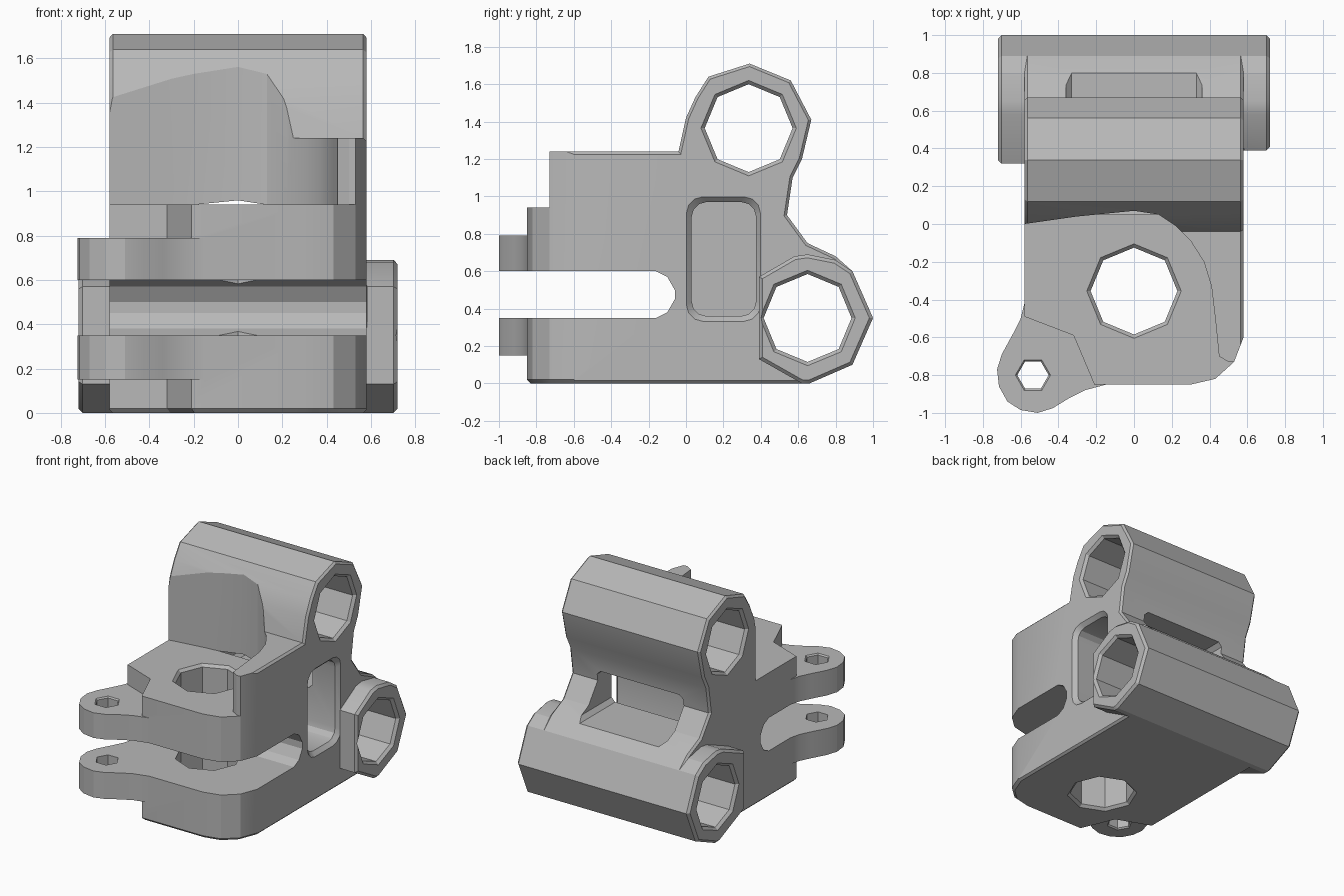
import bpy, bmesh, math
from mathutils import Vector

cube = bpy.data.objects.get("Cube")
if cube:
    bpy.data.objects.remove(cube, do_unlink=True)

grey = bpy.data.materials.new("plain_grey")
grey.use_nodes = True
grey.diffuse_color = (0.48, 0.48, 0.48, 1)
grey.node_tree.nodes["Principled BSDF"].inputs["Base Color"].default_value = grey.diffuse_color


def place(axis, t, a, b):
    return Vector((t, a, b)) if axis == "x" else Vector((a, b, t))


def loft(name, axis, rings, chamfer=0.0):
    """Closed solid through rings of (position, outline); caps may be chamfered."""
    bm = bmesh.new()
    loops = [[bm.verts.new(place(axis, t, a, b)) for a, b in pts] for t, pts in rings]
    n = len(loops[0])
    for lo, hi in zip(loops, loops[1:]):
        for i in range(n):
            j = (i + 1) % n
            bm.faces.new((lo[i], lo[j], hi[j], hi[i]))
    caps = [bm.faces.new(loops[0]), bm.faces.new(loops[-1])]
    bmesh.ops.recalc_face_normals(bm, faces=bm.faces)
    if chamfer:
        edges = [e for f in caps for e in f.edges]
        bmesh.ops.bevel(bm, geom=edges, offset=chamfer, segments=1,
                        affect="EDGES", clamp_overlap=True)
    mesh = bpy.data.meshes.new(name)
    bm.to_mesh(mesh)
    bm.free()
    mesh.materials.append(grey)
    obj = bpy.data.objects.new(name, mesh)
    bpy.context.collection.objects.link(obj)
    return obj


def prism(name, axis, start, end, pts, chamfer=0.0):
    return loft(name, axis, [(start, pts), (end, pts)], chamfer)


def ngon(cx, cy, r, sides):
    return [(cx + r * math.cos(math.tau * i / sides),
             cy + r * math.sin(math.tau * i / sides)) for i in range(sides)]


def rounded_box(a0, a1, b0, b1, r, steps=3):
    pts = []
    corners = [(a1 - r, b1 - r), (a0 + r, b1 - r), (a0 + r, b0 + r), (a1 - r, b0 + r)]
    for k, (a, b) in enumerate(corners):
        for s in range(steps + 1):
            ang = math.pi / 2 * (k + s / steps)
            pts.append((a + r * math.cos(ang), b + r * math.sin(ang)))
    return pts


def bore(name, axis, start, end, cx, cy, r, sides, flare=0.02):
    """Hole cutter with a flared mouth at both ends."""
    e = 0.01
    wide, thin = ngon(cx, cy, r + flare + e, sides), ngon(cx, cy, r, sides)
    return loft(name, axis, [(start - e, wide), (start + flare, thin),
                             (end - flare, thin), (end + e, wide)])


def combine(target, tool, operation):
    mod = target.modifiers.new(tool.name, "BOOLEAN")
    mod.operation, mod.solver, mod.object = operation, "EXACT", tool
    bpy.context.view_layer.objects.active = target
    bpy.ops.object.modifier_apply(modifier=mod.name)
    bpy.data.objects.remove(tool, do_unlink=True)


# Main body: side profile trimmed by the plan outline
side = [(-0.9, 0), (0.65, 0), (0.89, 0.1), (0.99, 0.35), (0.89, 0.6), (0.8, 0.68),
        (0.65, 0.75), (0.54, 0.9), (0.57, 1.1), (0.62, 1.2), (0.67, 1.41),
        (0.56, 1.62), (0.34, 1.71), (0.12, 1.64), (0.05, 1.53), (0, 1.42),
        (-0.04, 1.24), (-0.9, 1.24)]
plan = [(-0.7, 1.2), (-0.7, -0.45), (-0.58, -0.49), (-0.32, -0.59), (-0.21, -0.85),
        (0.3, -0.85), (0.43, -0.82), (0.53, -0.73), (0.58, -0.6), (0.7, -0.4), (0.7, 1.2)]
bracket = prism("clamp_bracket", "x", -0.58, 0.58, side, 0.015)
combine(bracket, prism("plan_trim", "z", 0, 1.9, plan, 0.02), "INTERSECT")

# Lower barrel, reaching further forward on one end
for name, x0, x1, front in (("barrel_a", -0.72, -0.45, 0.32), ("barrel_b", -0.5, 0.72, 0.39)):
    outline = [(front, 0.13), (0.62, 0), (0.66, 0), (0.89, 0.1), (1, 0.35),
               (0.89, 0.6), (0.8, 0.66), (0.65, 0.69), (0.58, 0.68), (front, 0.57)]
    combine(bracket, prism(name, "x", x0, x1, outline, 0.018), "UNION")

# Clamp ear, split into two by the slit
ear = [(-0.57, -0.38), (-0.6, -0.5), (-0.64, -0.58), (-0.7, -0.69), (-0.725, -0.77),
       (-0.715, -0.86), (-0.67, -0.94), (-0.6, -0.985), (-0.51, -1), (-0.43, -0.975),
       (-0.34, -0.92), (-0.26, -0.88), (-0.14, -0.848), (0, -0.8), (-0.2, -0.4)]
combine(bracket, prism("clamp_ear", "z", 0.15, 0.79, ear), "UNION")

# Scoop in front of the upper barrel, leaving a side ridge
scoop = [(-0.9, -0.03), (-0.58, 0), (-0.3, 0.04), (0, 0.07), (0.13, 0.05), (0.22, -0.01),
         (0.3, -0.09), (0.37, -0.2), (0.41, -0.33), (0.43, -0.5), (0.45, -0.7),
         (0.5, -0.73), (0.7, -0.73), (0.7, -1.1), (-0.9, -1.1)]

# Clamping slit with a rounded end
slit = [(-1.2, 0.35), (-0.16, 0.35), (-0.1, 0.38), (-0.06, 0.45), (-0.06, 0.5),
        (-0.1, 0.57), (-0.16, 0.6), (-1.2, 0.6)]

# Side pocket with a flared mouth, opening out through a rear window
pocket_in = rounded_box(0.03, 0.375, 0.36, 0.97, 0.08)
pocket_out = rounded_box(0.0, 0.4, 0.33, 1.0, 0.09)
window = [(0.2, 0.68), (0.9, 0.68), (0.9, 0.98), (0.2, 0.98)]

cutters = [
    prism("scoop", "z", 0.94, 2, scoop),
    prism("slit", "x", -1, 1, slit),
    loft("side_pocket", "x", [(-0.36, pocket_in), (0.55, pocket_in), (0.582, pocket_out)]),
    prism("rear_window", "x", -0.36, 0.36, window, 0.03),
    bore("upper_bore", "x", -0.58, 0.58, 0.335, 1.365, 0.235, 8),
    bore("lower_bore", "x", -0.72, 0.72, 0.65, 0.35, 0.235, 8),
    bore("vertical_bore", "z", 0, 0.94, 0, -0.355, 0.23, 8),
    bore("ear_bore", "z", 0.15, 0.79, -0.535, -0.8, 0.083, 6, 0.01),
]
for cutter in cutters:
    combine(bracket, cutter, "DIFFERENCE")

# Single colour, sharp edges kept
bracket.data.materials.clear()
bracket.data.materials.append(grey)
for face in bracket.data.polygons:
    face.material_index = 0
bpy.ops.object.select_all(action="DESELECT")
bracket.select_set(True)
bpy.context.view_layer.objects.active = bracket
bpy.ops.object.shade_smooth_by_angle(angle=math.radians(22))
